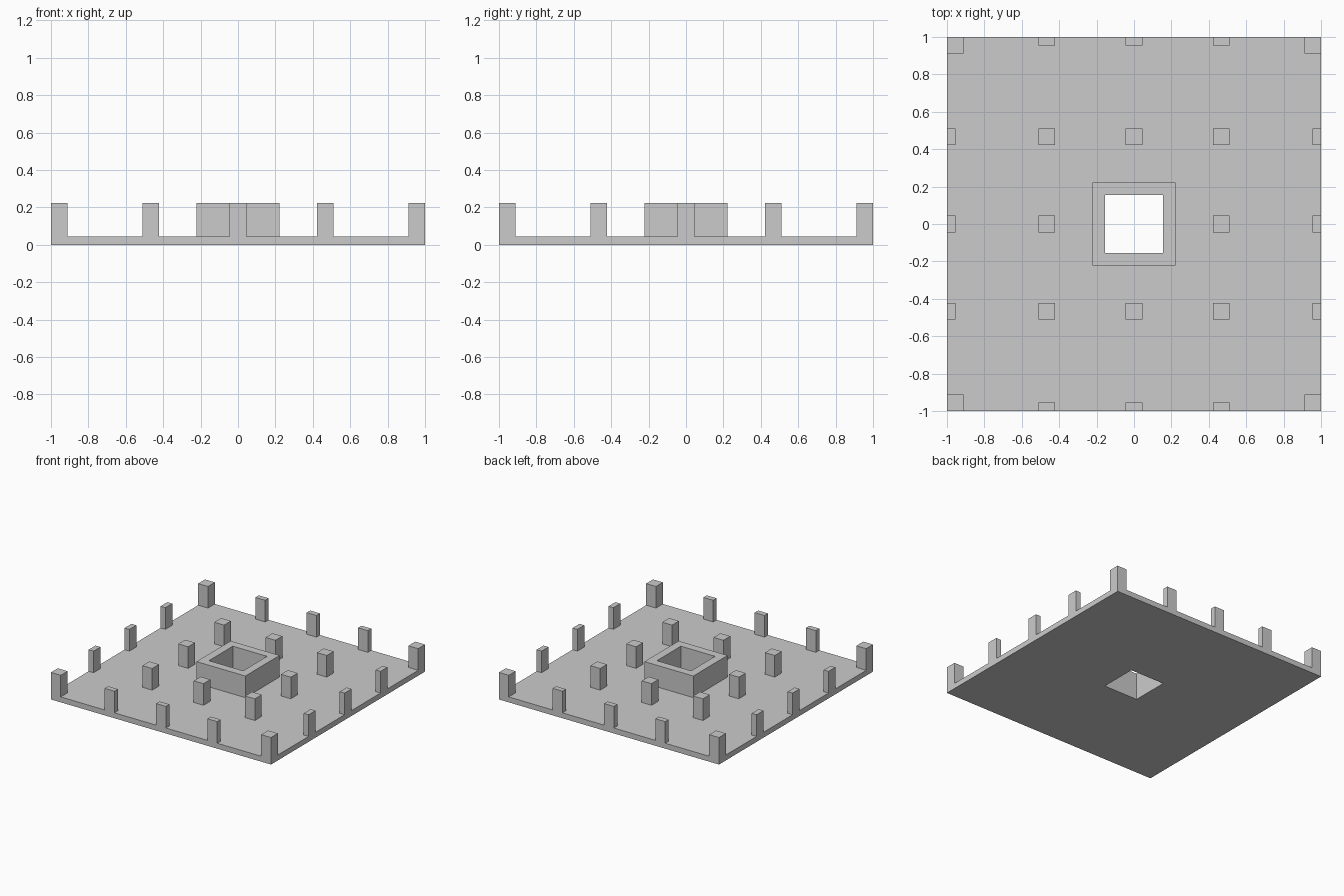
import bpy, bmesh

if "Cube" in bpy.data.objects:
    bpy.data.objects.remove(bpy.data.objects["Cube"])

U = 1 / 22.5                      # half a post width
PLATE_H, POST_H = U, 4 * U        # plate thickness, height of posts above it
HOLE, COLLAR = 3.5, 5             # half sizes of the central socket

# Grid lines on one half, mirrored to the other
half = [1, HOLE, COLLAR, 9.5, 11.5, 20.5, 21.5, 22.5]
lines = [-v for v in reversed(half)] + half


def is_raised(x, y):
    """True where a post or the socket collar rises from the plate."""
    x, y = abs(x), abs(y)
    if max(x, y) < COLLAR:
        return True
    if min(x, y) > 20.5:          # corner posts
        return True

    def on_row(v):                # inner rows and half-width rim rows
        return v < 1 or 9.5 < v < 11.5

    def on_rim(v):
        return v > 21.5
    return ((on_row(x) and (on_row(y) or on_rim(y)))
            or (on_rim(x) and on_row(y)))


def raise_faces(bm, faces, height):
    """Extrude faces straight up and return the new top faces."""
    geom = bmesh.ops.extrude_face_region(bm, geom=faces)["geom"]
    verts = [g for g in geom if isinstance(g, bmesh.types.BMVert)]
    bmesh.ops.translate(bm, verts=verts, vec=(0, 0, height))
    return [g for g in geom if isinstance(g, bmesh.types.BMFace)]


bm = bmesh.new()

# Flat sheet with the square socket hole left open
grid = [[bm.verts.new((x * U, y * U, 0)) for y in lines] for x in lines]
n = len(lines) - 1
for i in range(n):
    for j in range(n):
        cx = (lines[i] + lines[i + 1]) / 2
        cy = (lines[j] + lines[j + 1]) / 2
        if max(abs(cx), abs(cy)) > HOLE:
            bm.faces.new((grid[i][j], grid[i + 1][j],
                          grid[i + 1][j + 1], grid[i][j + 1]))
bmesh.ops.delete(bm, geom=[v for v in bm.verts if not v.link_faces],
                 context='VERTS')

# Plate thickness, then posts and socket collar
top = raise_faces(bm, bm.faces[:], PLATE_H)
raised = []
for f in top:
    c = f.calc_center_median()
    if is_raised(c.x / U, c.y / U):
        raised.append(f)
raise_faces(bm, raised, POST_H)
bmesh.ops.recalc_face_normals(bm, faces=bm.faces[:])

mesh = bpy.data.meshes.new("base_plate_with_posts")
bm.to_mesh(mesh)
bm.free()
plate = bpy.data.objects.new("base_plate_with_posts", mesh)
bpy.context.collection.objects.link(plate)
